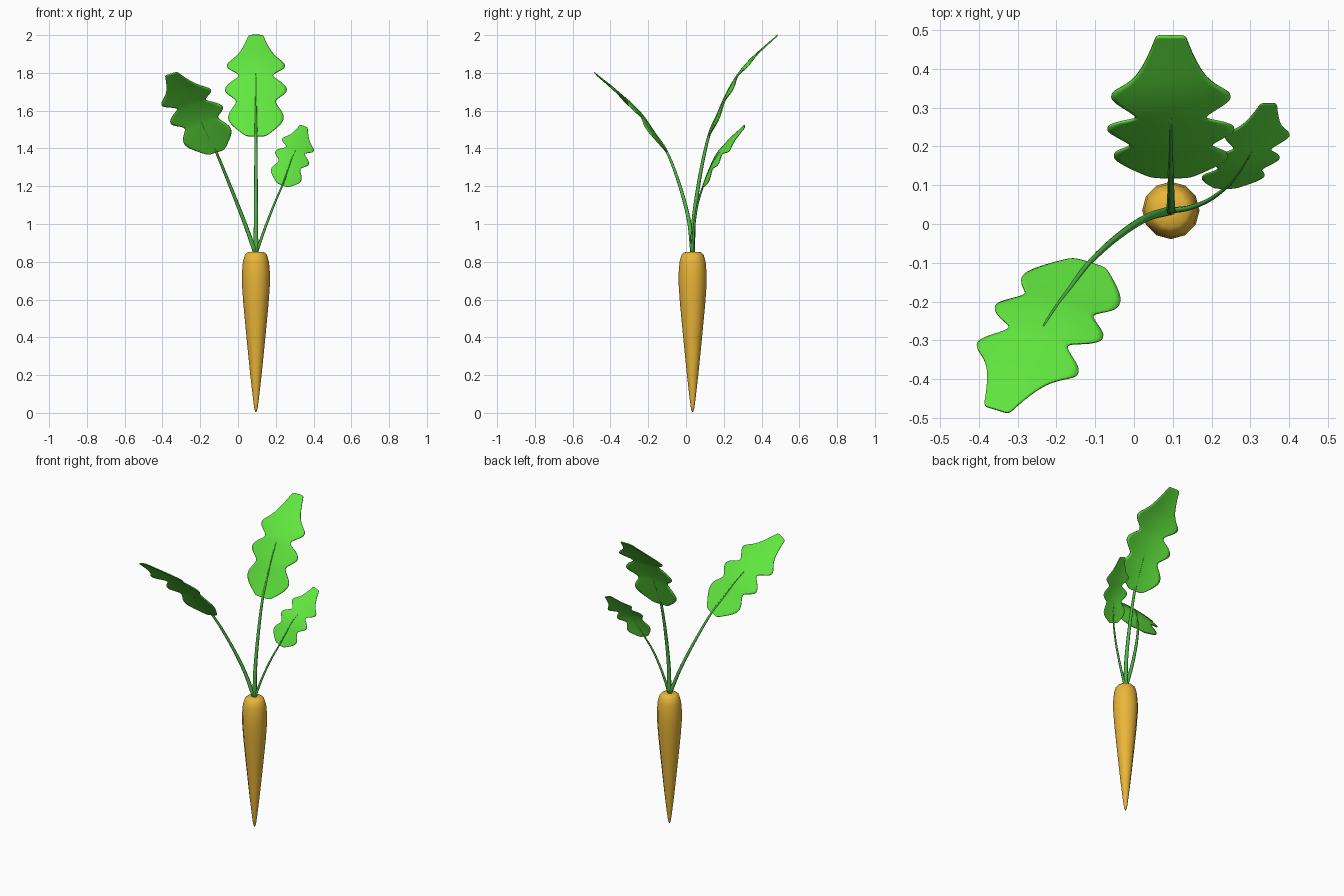
import bpy, bmesh, math
from mathutils import Vector

if "Cube" in bpy.data.objects:
    bpy.data.objects.remove(bpy.data.objects["Cube"])


def material(name, rgb):
    m = bpy.data.materials.new(name)
    m.diffuse_color = (*rgb, 1)
    m.use_nodes = True
    m.node_tree.nodes["Principled BSDF"].inputs["Base Color"].default_value = m.diffuse_color
    return m


ORANGE = material("root_orange", (0.83, 0.47, 0.04))
GREEN = material("leaf_green", (0.12, 0.80, 0.05))
STEM = material("stem_green", (0.08, 0.48, 0.06))


def make_object(name, bm, mat):
    bmesh.ops.recalc_face_normals(bm, faces=bm.faces)
    for f in bm.faces:
        f.smooth = True
    mesh = bpy.data.meshes.new(name)
    bm.to_mesh(mesh)
    bm.free()
    mesh.materials.append(mat)
    ob = bpy.data.objects.new(name, mesh)
    bpy.context.collection.objects.link(ob)
    return ob


def spline(points, u):
    """Catmull-Rom curve; u counts knots."""
    p = [Vector(q) for q in points]
    p = [2 * p[0] - p[1]] + p + [2 * p[-1] - p[-2]]
    i = min(int(u), len(p) - 4)
    t = u - i
    a, b, c, d = p[i:i + 4]
    return 0.5 * (2 * b + (c - a) * t + (2 * a - 5 * b + 4 * c - d) * t ** 2
                  + (3 * b - a - 3 * c + d) * t ** 3)


def tube(name, centres, radii, sides, mat):
    """Capped rings along a path."""
    bm = bmesh.new()
    rings = []
    for i, (c, r) in enumerate(zip(centres, radii)):
        t = (centres[min(i + 1, len(centres) - 1)] - centres[max(i - 1, 0)]).normalized()
        x = Vector((0, 1, 0)).cross(t).normalized()
        y = t.cross(x)
        rings.append([bm.verts.new(c + r * (x * math.cos(a) + y * math.sin(a)))
                      for a in (2 * math.pi * k / sides for k in range(sides))])
    for lo, hi in zip(rings, rings[1:]):
        for k in range(sides):
            n = (k + 1) % sides
            bm.faces.new((lo[k], lo[n], hi[n], hi[k]))
    bm.faces.new(rings[0])
    bm.faces.new(rings[-1])
    return make_object(name, bm, mat)


# Root: tapered body with rounded shoulder
ROOT = [(0.003, 0.005), (0.009, 0.025), (0.015, 0.07), (0.03, 0.2), (0.05, 0.4),
        (0.067, 0.58), (0.074, 0.68), (0.074, 0.74), (0.069, 0.80), (0.058, 0.838),
        (0.045, 0.85), (0.015, 0.853)]
tube("root", [Vector((0.095, 0.035, z)) for r, z in ROOT], [r for r, z in ROOT], 12, ORANGE)

# Lobed leaf outline: (knot position along spine, half width)
OUTLINE = [(0, .05), (.15, .072), (.55, .125), (.85, .15), (1.15, .145), (1.5, .1),
           (1.65, .108), (1.9, .162), (2.1, .168), (2.35, .13), (2.5, .084),
           (2.65, .095), (2.88, .152), (3.05, .158), (3.2, .122), (3.4, .083),
           (3.85, .046), (4, .04)]


def leaf(name, spine, across, scale):
    w = Vector(across).normalized()
    bm = bmesh.new()
    rows = []
    for u, half in OUTLINE:
        c = spline(spine, u)
        t = spline(spine, min(u + .1, 4)) - spline(spine, max(u - .1, 0))
        n = w.cross(t).normalized()
        droop = 0.02 * scale * (half / 0.168) ** 2
        rows.append([bm.verts.new(c + w * half * scale * v - n * droop * v * v)
                     for v in (-1, -.5, 0, .5, 1)])
    for a, b in zip(rows, rows[1:]):
        for k in range(4):
            bm.faces.new((a[k], a[k + 1], b[k + 1], b[k]))
    ob = make_object(name, bm, GREEN)
    sub = ob.modifiers.new("smooth", 'SUBSURF')
    sub.levels = sub.render_levels = 2
    sol = ob.modifiers.new("thickness", 'SOLIDIFY')
    sol.thickness = 0.006 * scale
    sol.offset = 0


def stem(name, lower, spine, end, radius):
    """Stalk from the crown, continuing as midrib up to knot `end` of the leaf."""
    path = lower + spine
    last = len(lower) + end
    us = [last * i / 24 for i in range(25)]
    tube(name, [spline(path, u) for u in us],
         [radius * (1 - 0.78 * u / last) for u in us], 8, STEM)


CROWN = (0.095, 0.035, 0.84)
# name, stalk points, leaf spine, across direction, leaf scale, midrib end, stalk radius
LEAVES = [
    ("back", [CROWN, (.095, .042, 1.03), (.095, .075, 1.26)],
     [(.095, .12, 1.465), (.095, .165, 1.575), (.095, .227, 1.715), (.095, .318, 1.85),
      (.095, .485, 2.0)], (1, 0, 0), 1.0, 2.6, .013),
    ("front_left", [CROWN, (.03, .015, 1.02), (-.045, -.035, 1.21)],
     [(-.115, -.1, 1.38), (-.165, -.165, 1.48), (-.217, -.237, 1.585), (-.275, -.337, 1.682),
      (-.355, -.478, 1.795)], (-.925, .28, -.29), .92, 2.3, .012),
    ("right", [CROWN, (.14, .041, .97), (.19, .06, 1.1)],
     [(.235, .092, 1.205), (.258, .116, 1.268), (.287, .158, 1.352), (.32, .222, 1.425),
      (.348, .31, 1.518)], (.93, 0, -.36), .58, 2.5, .008),
]
for name, lower, spine, across, scale, end, radius in LEAVES:
    leaf(name + "_leaf", spine, across, scale)
    stem(name + "_stem", lower, spine, end, radius)
